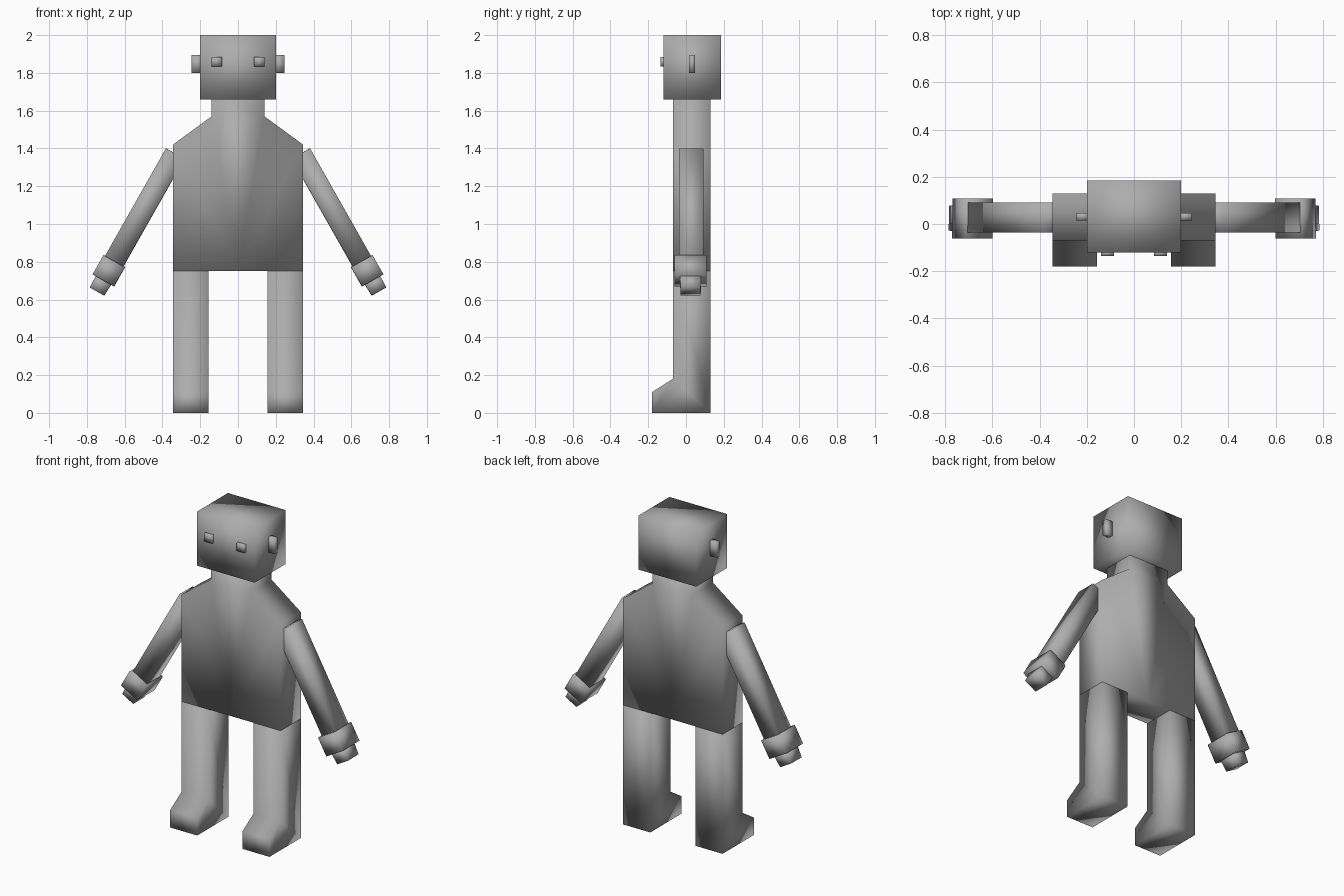
import bpy
import bmesh
from mathutils import Vector, Matrix

if "Cube" in bpy.data.objects:
    bpy.data.objects.remove(bpy.data.objects["Cube"])


def material(name, v):
    m = bpy.data.materials.new(name)
    m.diffuse_color = (v, v, v, 1)
    m.use_nodes = True
    m.node_tree.nodes["Principled BSDF"].inputs["Base Color"].default_value = m.diffuse_color
    return m


GREY = material("mid grey", 0.42)


def finish(name, bm, mirror=False):
    bmesh.ops.recalc_face_normals(bm, faces=bm.faces)
    for f in bm.faces:
        f.smooth = True
    me = bpy.data.meshes.new(name)
    bm.to_mesh(me)
    bm.free()
    ob = bpy.data.objects.new(name, me)
    bpy.context.collection.objects.link(ob)
    me.materials.append(GREY)
    if mirror:
        ob.modifiers.new("mirror", 'MIRROR')
    return ob


def box(name, lo, hi, mirror=False, frame=Matrix.Identity(4), taper=1.0):
    """Box between two corners; taper scales its far z end."""
    lo, hi = Vector(lo), Vector(hi)
    mid, size = (lo + hi) / 2, hi - lo
    bm = bmesh.new()
    bmesh.ops.create_cube(bm, size=1)
    for v in bm.verts:
        s = taper if v.co.z > 0 else 1
        v.co = mid + Vector((v.co.x * size.x * s, v.co.y * size.y * s, v.co.z * size.z))
    bm.transform(frame)
    return finish(name, bm, mirror)


def prism(name, profile, offset, mirror=False):
    """Solid made by sweeping a closed outline along an offset."""
    bm = bmesh.new()
    face = bm.faces.new([bm.verts.new(p) for p in profile])
    ext = bmesh.ops.extrude_face_region(bm, geom=[face], use_keep_orig=True)
    bmesh.ops.translate(bm, vec=offset,
                        verts=[g for g in ext["geom"] if isinstance(g, bmesh.types.BMVert)])
    return finish(name, bm, mirror)


# Torso with sloped shoulders and neck
half = [(0.345, 0.75), (0.345, 1.42), (0.14, 1.57), (0.14, 1.665)]
outline = [(0, 0.75)] + half + [(-x, z) for x, z in reversed(half)]
prism("torso", [(x, -0.07, z) for x, z in outline], (0, 0.2, 0))

# Head, eyes and ears
box("head", (-0.2, -0.12, 1.66), (0.2, 0.185, 2.0))
box("eyes", (0.085, -0.135, 1.835), (0.14, -0.11, 1.885), True)
box("ears", (0.19, 0.015, 1.80), (0.245, 0.047, 1.895), True)

# Legs with forward feet
leg = [(0.13, 0), (0.13, 0.75), (-0.07, 0.75), (-0.07, 0.18), (-0.18, 0.11), (-0.18, 0)]
prism("legs", [(0.157, y, z) for y, z in leg], (0.188, 0, 0), True)

# Arms, built along a slanted frame whose local z runs from shoulder to wrist
down = Vector((0.493, 0, -0.87)).normalized()
depth = Vector((-0.01, 1, 0))
across = Vector((-down.z, 0, down.x))
frame = Matrix((across, depth, down)).transposed().to_4x4()
frame.translation = (0.332, 0.028, 1.373)
box("arms", (-0.056, -0.064, 0), (0.056, 0.064, 0.67), True, frame)
box("hands", (-0.065, -0.09, 0.655), (0.065, 0.08, 0.772), True, frame)
box("fingers", (-0.047, -0.06, 0.76), (0.047, 0.053, 0.84), True, frame, 0.93)
